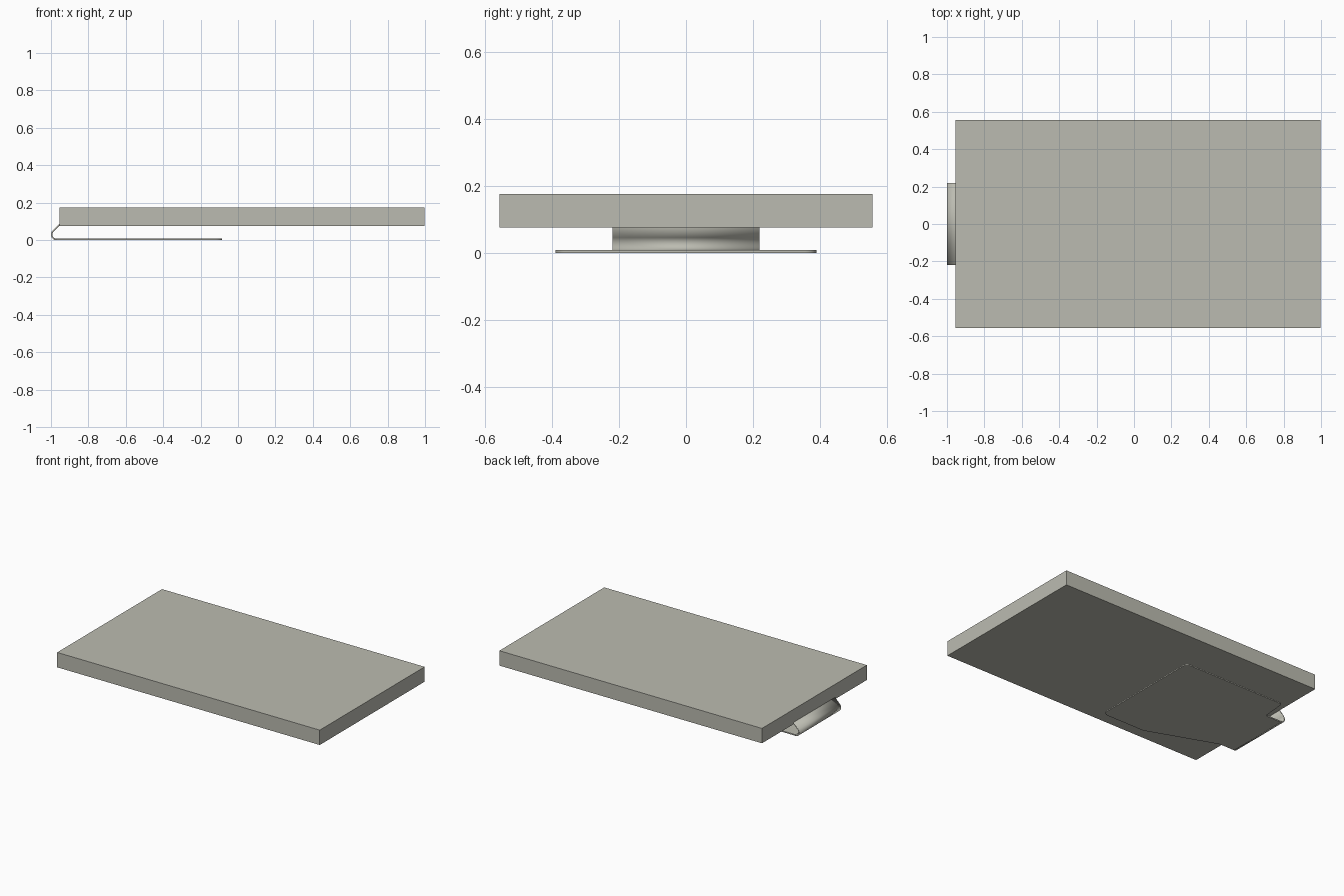
import bpy, bmesh, math

cube = bpy.data.objects.get("Cube")
if cube:
    bpy.data.objects.remove(cube, do_unlink=True)

THICK = 0.008          # sheet thickness of the clip
TONGUE = 0.22          # half width of the folded tongue
BEND_X = -0.97         # where the fold starts

# Single warm grey finish
grey = bpy.data.materials.new("warm grey")
grey.use_nodes = True
colour = (0.50, 0.50, 0.44, 1)
grey.diffuse_color = colour
grey.node_tree.nodes["Principled BSDF"].inputs["Base Color"].default_value = colour


def make_object(name, bm):
    bmesh.ops.recalc_face_normals(bm, faces=bm.faces)
    mesh = bpy.data.meshes.new(name)
    bm.to_mesh(mesh)
    bm.free()
    mesh.materials.append(grey)
    obj = bpy.data.objects.new(name, mesh)
    bpy.context.collection.objects.link(obj)
    return obj


def smooth(obj):
    bpy.ops.object.select_all(action='DESELECT')
    obj.select_set(True)
    bpy.context.view_layer.objects.active = obj
    bpy.ops.object.shade_smooth_by_angle(angle=math.radians(35))


def prism(name, outline, z0, z1, rounding=()):
    """Extrude an outline upward; rounding lists (corner index, radius)."""
    bm = bmesh.new()
    verts = [bm.verts.new((x, y, z0)) for x, y in outline]
    face = bm.faces.new(verts)
    top = bmesh.ops.extrude_face_region(bm, geom=[face])["geom"]
    for v in top:
        if isinstance(v, bmesh.types.BMVert):
            v.co.z = z1
    # Round the chosen upright corners
    for i, radius in rounding:
        x, y = outline[i]
        edges = [e for e in bm.edges
                 if all(abs(v.co.x - x) + abs(v.co.y - y) < 1e-4 for v in e.verts)]
        bmesh.ops.bevel(bm, geom=edges, offset=radius, offset_type='OFFSET',
                        segments=6, profile=0.5, affect='EDGES')
    return make_object(name, bm)


# Solid slab
prism("slab", [(-0.955, -0.557), (0.998, -0.557), (0.998, 0.557), (-0.955, 0.557)],
      0.075, 0.175)

# Flat plate under the slab: one straight side, one tapered side, narrow tongue
plate = prism("clip_plate", [
    (-0.085, -0.39), (-0.085, 0.39), (-0.835, 0.39), (-0.85, TONGUE),
    (BEND_X, TONGUE), (BEND_X, -TONGUE), (-0.86, -TONGUE), (-0.40, -0.39)],
    0, THICK, [(0, 0.035), (1, 0.035), (2, 0.018), (3, 0.015)])
smooth(plate)

# Folded tongue: curl upward, then a straight slope into the slab edge
radius = 0.026
path = []
for i in range(13):
    a = math.radians(-90 - 135 * i / 12)
    path.append((BEND_X + radius * math.cos(a), THICK / 2 + radius + radius * math.sin(a)))
path.append((-0.952, path[-1][1] + (-0.952 - path[-1][0])))

bm = bmesh.new()
rows = [[bm.verts.new((x, y, z)) for y in (-TONGUE, TONGUE)] for x, z in path]
for p, q in zip(rows, rows[1:]):
    bm.faces.new((p[0], p[1], q[1], q[0]))
tongue = make_object("folded_tongue", bm)
sheet = tongue.modifiers.new("sheet thickness", 'SOLIDIFY')
sheet.thickness = THICK
sheet.offset = 0
smooth(tongue)
